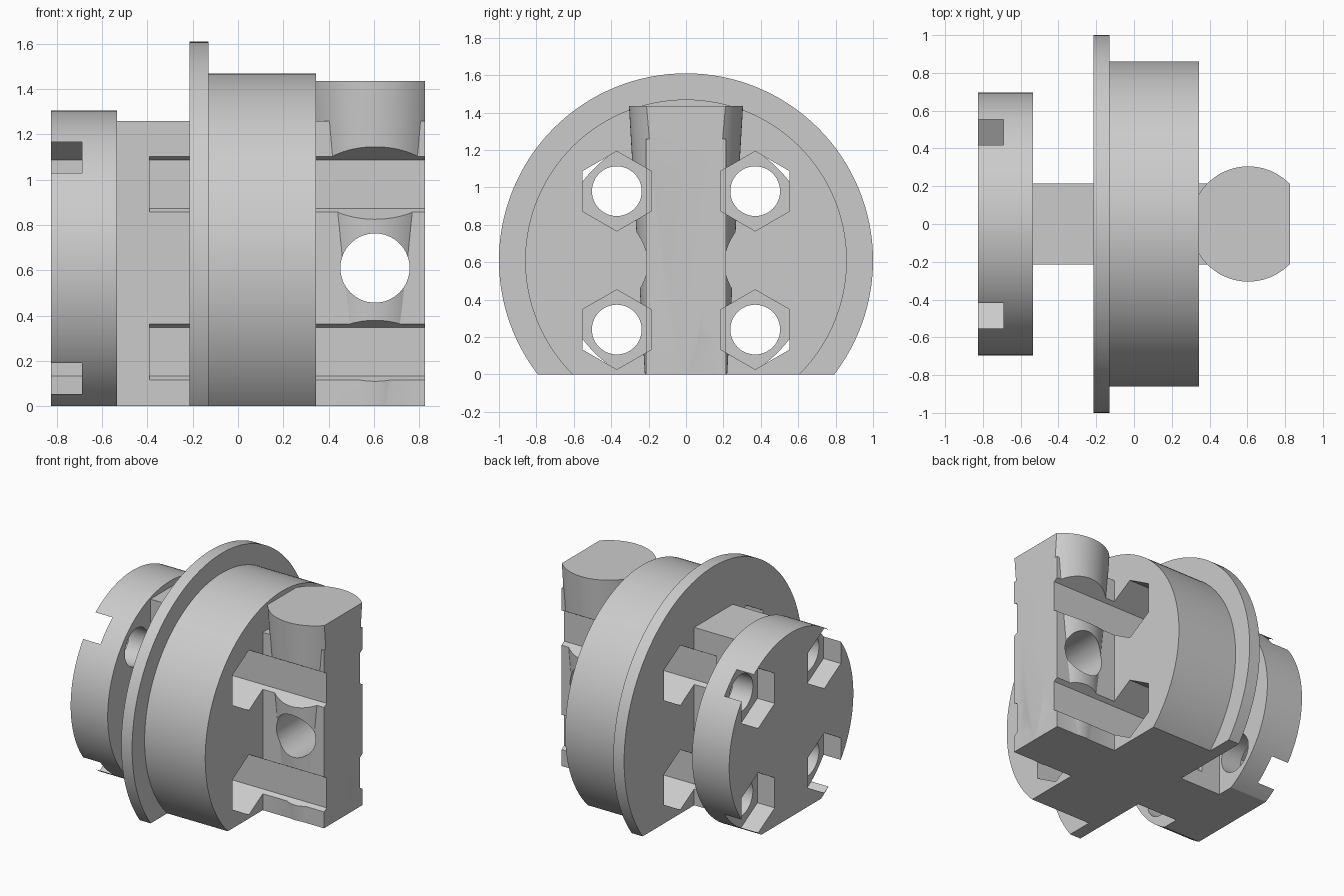
import bpy
import math
from mathutils import Matrix

if "Cube" in bpy.data.objects:
    bpy.data.objects.remove(bpy.data.objects["Cube"], do_unlink=True)

AXIS_Z = 0.61    # height of the main axis
END_X = 0.825    # half of the overall length
BOLT = 0.37      # bolt offset from the axis

grey = bpy.data.materials.new("plain grey")
grey.use_nodes = True
grey.diffuse_color = (0.6, 0.6, 0.6, 1)
grey.node_tree.nodes["Principled BSDF"].inputs["Base Color"].default_value = (0.6, 0.6, 0.6, 1)


def finish(name):
    ob = bpy.context.object
    ob.name = name
    bpy.ops.object.transform_apply(location=True, rotation=True, scale=True)
    ob.data.materials.append(grey)
    return ob


def box(name, x0, x1, y0, y1, z0, z1):
    bpy.ops.mesh.primitive_cube_add(size=1, location=((x0 + x1) / 2, (y0 + y1) / 2, (z0 + z1) / 2))
    bpy.context.object.scale = (x1 - x0, y1 - y0, z1 - z0)
    return finish(name)


def rod_x(name, radius, x0, x1, y=0, z=AXIS_Z, sides=128):
    """Prism along x; a six-sided one has a corner at the top."""
    bpy.ops.mesh.primitive_cylinder_add(vertices=sides, radius=radius, depth=x1 - x0)
    ob = bpy.context.object
    ob.data.transform(Matrix.Translation(((x0 + x1) / 2, y, z)) @ Matrix.Rotation(math.pi / 2, 4, 'Y')
                      @ Matrix.Rotation(math.pi / 2 if sides == 6 else 0, 4, 'Z'))
    if sides == 6:
        # primitive starts with a corner on local y, so turn it until that corner points up
        ob.data.transform(Matrix.Translation((0, y, z)) @ Matrix.Rotation(0, 4, 'X')
                          @ Matrix.Translation((0, -y, -z)))
    return finish(name)


def combine(target, other, operation):
    mod = target.modifiers.new(operation.lower(), 'BOOLEAN')
    mod.operation = operation
    mod.solver = 'EXACT'
    mod.object = other
    bpy.context.view_layer.objects.active = target
    bpy.ops.object.modifier_apply(modifier=mod.name)
    bpy.data.objects.remove(other, do_unlink=True)


# Tapered post, trimmed flat at the end
bpy.ops.mesh.primitive_cone_add(vertices=96, radius1=0.22, radius2=0.305, depth=1.435,
                                location=(0.605, 0, 1.435 / 2))
post = finish("tapered_post")
combine(post, box("end_trim", END_X, 2, -1, 1, -1, 2), 'DIFFERENCE')

# Body drum, flange, rear disc and central web joined into one solid
body = rod_x("flanged_body", 0.86, -0.17, 0.345)
combine(body, rod_x("flange", 1.0, -0.215, -0.13), 'UNION')
combine(body, box("central_web", -0.6, END_X, -0.215, 0.215, 0, 1.26), 'UNION')
combine(body, rod_x("rear_disc", 0.695, -END_X, -0.535), 'UNION')
combine(body, post, 'UNION')

# Flat base
combine(body, box("base_trim", -2, 2, -2, 2, -2, 0), 'DIFFERENCE')

# Four bolt holes with hexagonal channels in front and nut pockets in the rear disc
for y in (-BOLT, BOLT):
    for z in (AXIS_Z - BOLT, AXIS_Z + BOLT):
        combine(body, rod_x("hex_channel", 0.213, -0.39, 1, y, z, 6), 'DIFFERENCE')
        combine(body, rod_x("nut_pocket", 0.213, -1, -0.69, y, z, 6), 'DIFFERENCE')
        combine(body, rod_x("bolt_hole", 0.133, -0.75, -0.45, y, z, 48), 'DIFFERENCE')

# Cross hole through the post
bpy.ops.mesh.primitive_cylinder_add(vertices=64, radius=0.153, depth=2, location=(0.605, 0, AXIS_Z),
                                    rotation=(math.pi / 2, 0, 0))
combine(body, finish("cross_hole"), 'DIFFERENCE')

# Smooth the round walls and keep the edges sharp
bpy.ops.object.select_all(action='DESELECT')
body.select_set(True)
bpy.context.view_layer.objects.active = body
bpy.ops.object.shade_smooth_by_angle(angle=math.radians(25))
